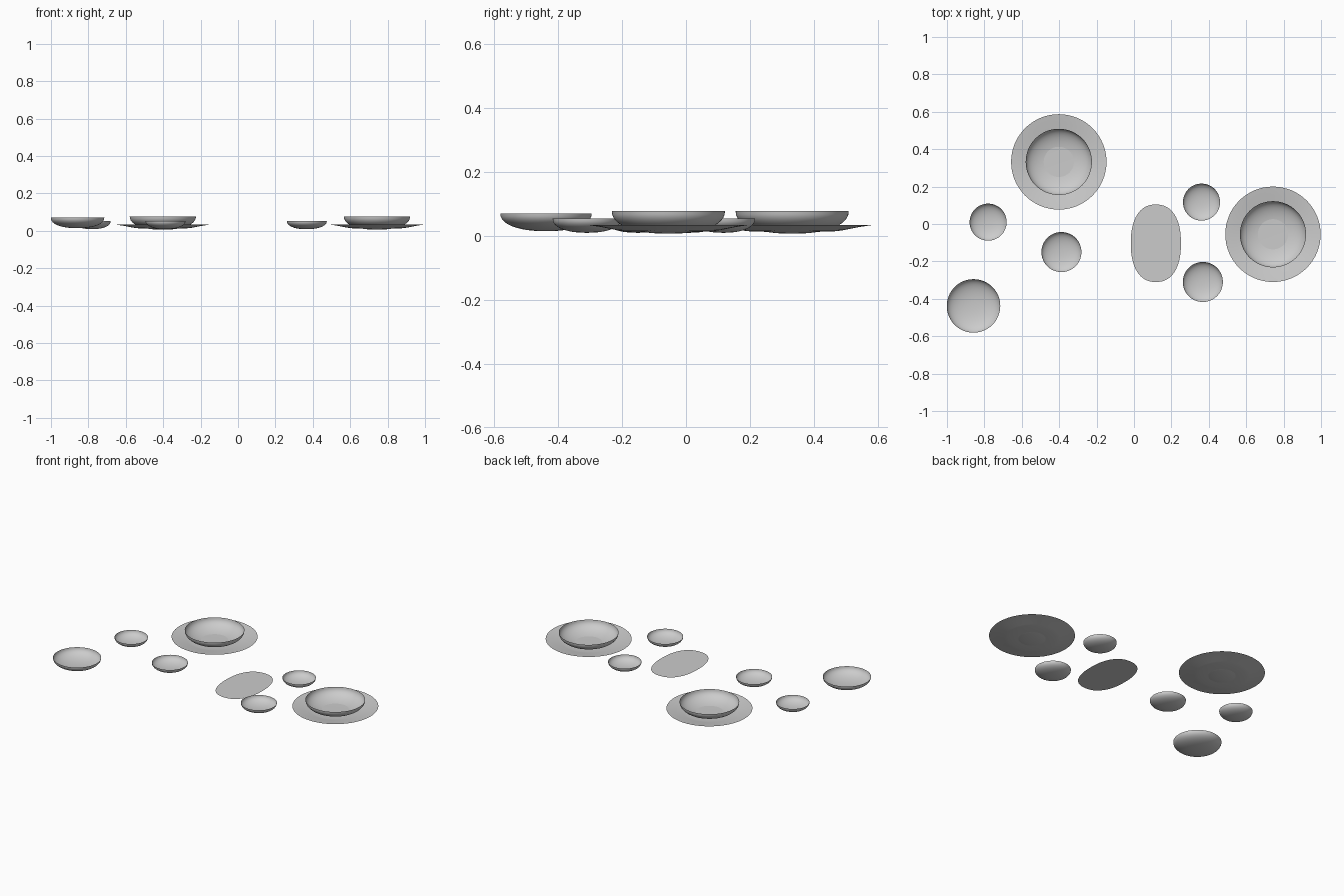
import bpy, bmesh, math

if "Cube" in bpy.data.objects:
    bpy.data.objects.remove(bpy.data.objects["Cube"])


def finish(name, bm):
    bmesh.ops.recalc_face_normals(bm, faces=bm.faces)
    me = bpy.data.meshes.new(name)
    bm.to_mesh(me)
    bm.free()
    for p in me.polygons:
        p.use_smooth = True
    ob = bpy.data.objects.new(name, me)
    bpy.context.collection.objects.link(ob)
    return ob


def lathe(name, x, y, profile, seg=64):
    """Thin open shell spun around the vertical axis."""
    bm = bmesh.new()
    vs = [bm.verts.new((r, 0, z)) for r, z in profile]
    es = [bm.edges.new(p) for p in zip(vs, vs[1:])]
    bmesh.ops.spin(bm, geom=vs + es, cent=(0, 0, 0), axis=(0, 0, 1),
                   angle=2 * math.pi, steps=seg, use_merge=True)
    bmesh.ops.remove_doubles(bm, verts=bm.verts, dist=1e-5)
    ob = finish(name, bm)
    ob.location = (x, y, 0)
    return ob


def bowl(name, x, y, r, z0, z1, n=12):
    """Rounded bowl with a steep rim."""
    prof = []
    for i in range(n + 1):
        a = math.pi / 2 * i / n
        prof.append((r * math.sin(a) ** 0.9,
                     z1 - (z1 - z0) * max(math.cos(a), 0) ** 0.9))
    prof[-1] = (r, z1)
    return lathe(name, x, y, prof)


# Two dinner plates, each holding a soup bowl
for i, (x, y) in enumerate([(-0.402, 0.332), (0.743, -0.055)]):
    lathe(f"dinner_plate_{i + 1}", x, y,
          [(0, .012), (.08, .012), (.14, .014), (.165, .018), (.21, .027), (.255, .034)])
    bowl(f"soup_bowl_{i + 1}", x, y, 0.177, 0.006, 0.077)

# Large side bowl
bowl("serving_bowl", -0.858, -0.438, 0.143, 0.014, 0.070)

# Small bowls
for i, (x, y, r) in enumerate([(-0.78, 0.01, 0.099), (-0.388, -0.15, 0.107),
                               (0.361, 0.117, 0.099), (0.368, -0.31, 0.107)]):
    bowl(f"small_bowl_{i + 1}", x, y, r, 0.009, 0.053)

# Flat oval platter, slightly blunt at the ends
bm = bmesh.new()
ring = []
for i in range(64):
    a = 2 * math.pi * i / 64
    c, s = math.cos(a), math.sin(a)
    px = math.copysign(abs(c) ** 0.86, c) * 0.134
    py = math.copysign(abs(s) ** 0.86, s) * 0.207
    ring.append(bm.verts.new((px, py, 0.02)))
bm.faces.new(ring)
platter = finish("oval_platter", bm)
platter.location = (0.117, -0.103, 0)
